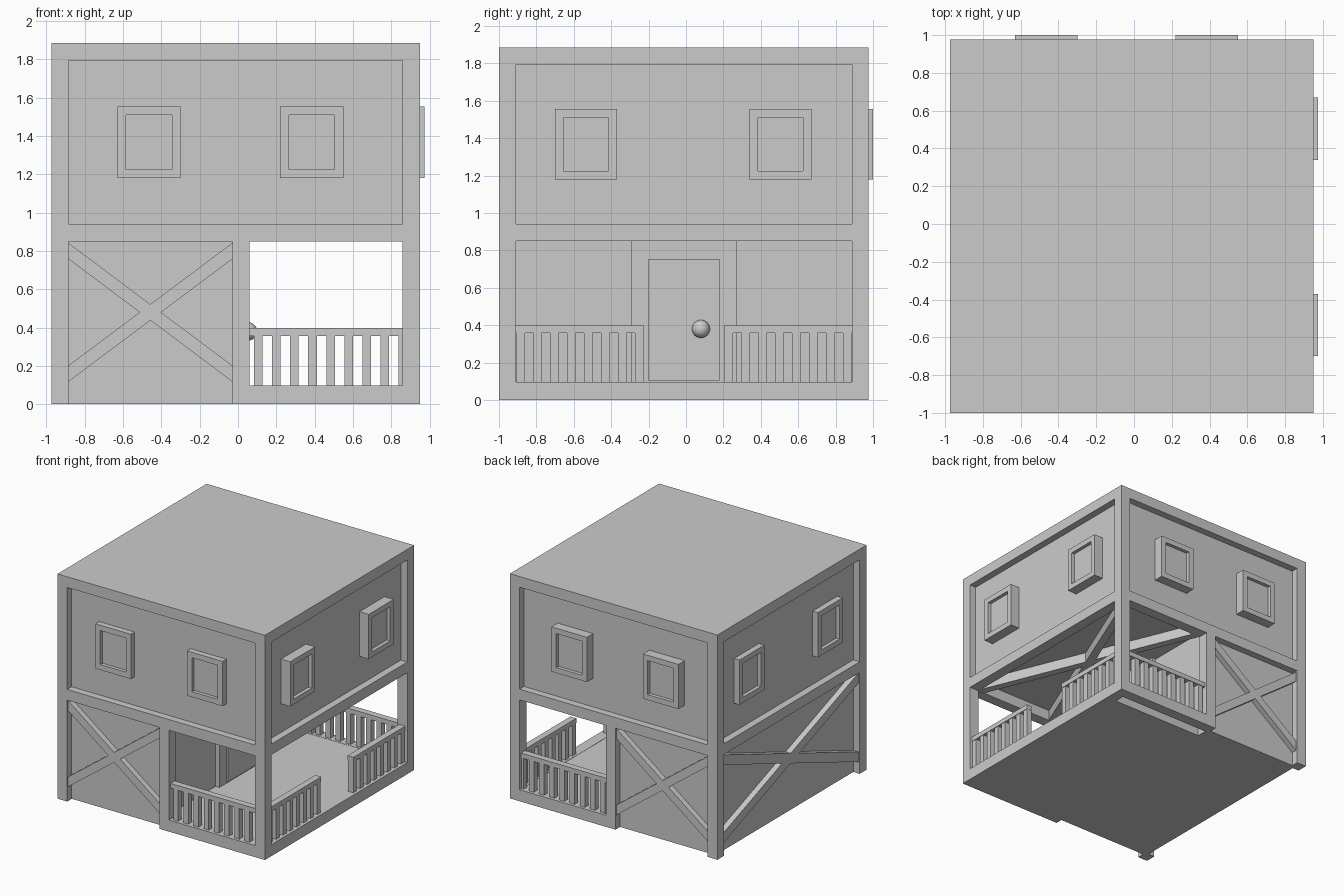
import bpy, bmesh, math
from mathutils import Vector

if "Cube" in bpy.data.objects:
    bpy.data.objects.remove(bpy.data.objects["Cube"])

mat = bpy.data.materials.new("plain grey")
mat.diffuse_color = (0.6, 0.6, 0.6, 1)
mat.use_nodes = True
mat.node_tree.nodes["Principled BSDF"].inputs["Base Color"].default_value = mat.diffuse_color

X0, X1, Y0, Y1, TOP = -0.975, 0.95, -1.0, 0.977, 1.885   # outer frame
W, REC = 0.09, 0.06                                      # timber width, panel recess
MID0, MID1 = 0.85, 0.94                                  # middle beam heights


def finish(name, bm):
    bmesh.ops.recalc_face_normals(bm, faces=bm.faces)
    me = bpy.data.meshes.new(name)
    bm.to_mesh(me)
    bm.free()
    me.materials.append(mat)
    ob = bpy.data.objects.new(name, me)
    bpy.context.collection.objects.link(ob)
    return ob


def boxes(name, items):
    """Boxes given as (x0, x1, y0, y1, z0, z1)."""
    bm = bmesh.new()
    for x0, x1, y0, y1, z0, z1 in items:
        vs = bmesh.ops.create_cube(bm, size=1)["verts"]
        for v in vs:
            v.co = Vector(((x0 + x1) / 2 + v.co.x * (x1 - x0),
                           (y0 + y1) / 2 + v.co.y * (y1 - y0),
                           (z0 + z1) / 2 + v.co.z * (z1 - z0)))
    return finish(name, bm)


def cross(name, u0, u1, v0, v1, h, d0, d1, place):
    """Two crossing diagonal timbers; place maps (u, v, depth) to xyz."""
    bm = bmesh.new()
    for a, b in ((v0, v1), (v1, v0)):
        quad = [(u0, a - h), (u1, b - h), (u1, b + h), (u0, a + h)]
        lo = [bm.verts.new(place(u, v, d0)) for u, v in quad]
        hi = [bm.verts.new(place(u, v, d1)) for u, v in quad]
        bm.faces.new(lo)
        bm.faces.new(hi)
        for i in range(4):
            j = (i + 1) % 4
            bm.faces.new((lo[i], lo[j], hi[j], hi[i]))
    return finish(name, bm)


# Solid storeys behind the timber frame
boxes("upper_storey", [(X0 + REC, X1 - REC, Y0 + REC, Y1 - REC, MID1, TOP - 0.01)])
boxes("roof", [(X0, X1, Y0, Y1, TOP - W, TOP)])
boxes("lower_room", [(X0 + REC, 0.0, Y0 + REC, Y1 - REC, 0, MID1)])

# Timber frame: corner posts, inner posts, middle beams
boxes("corner_posts", [(x, x + W, y, y + W, 0, TOP)
                       for x in (X0, X1 - W) for y in (Y0, Y1 - W)])
boxes("inner_posts", [(-0.03, 0.06, y, y + W, 0, MID1) for y in (Y0, Y1 - W)])
boxes("middle_beams",
      [(X0, X1, y, y + W, MID0, MID1) for y in (Y0, Y1 - W)] +
      [(x, x + W, Y0, Y1, MID0, MID1) for x in (X0, X1 - W)])

# Porch base with a slot under the back edge
boxes("porch_base",
      [(-0.03, X1, y, y + W, 0, 0.097) for y in (Y0, Y1 - W)] +
      [(X1 - W, X1, Y0, Y1, 0, 0.097)])
boxes("porch_floor", [(-0.02, X1 - 0.02, Y0 + 0.02, 0.80, 0, 0.095),
                      (-0.02, X1 - 0.02, 0.79, Y1 - 0.02, 0.075, 0.095)])

# Diagonal braces on the front, back and left walls and the porch ceiling
cross("front_brace", X0 + W, -0.03, 0.16, 0.80, 0.042, 0.012, REC + 0.01,
      lambda u, v, d: (u, Y0 + d, v))
cross("back_brace", X0 + W, -0.03, 0.16, 0.80, 0.042, 0.012, REC + 0.01,
      lambda u, v, d: (u, Y1 - d, v))
cross("left_brace", Y0 + W, Y1 - W, 0.14, 0.80, 0.042, 0.012, REC + 0.01,
      lambda u, v, d: (X0 + d, u, v))
cross("ceiling_brace", Y0 + W, Y1 - W, 0.09, 0.83, 0.035, 0.855, 0.95,
      lambda u, v, d: (v, u, d))


# Windows: four-sided frames around a sunken pane
def window(name, c, place, proud):
    """place maps (u, depth outwards from panel, z) to an axis-aligned box."""
    hw, t = 0.165, 0.045
    z0, z1 = 1.18, 1.555
    parts = [(c - hw, c - hw + t, -0.01, proud, z0, z1),
             (c + hw - t, c + hw, -0.01, proud, z0, z1),
             (c - hw + t, c + hw - t, -0.01, proud, z0, z0 + t),
             (c - hw + t, c + hw - t, -0.01, proud, z1 - t, z1),
             (c - hw + t, c + hw - t, -0.01, proud - 0.03, z0 + t, z1 - t)]
    boxes(name, [place(*p) for p in parts])


for c in (-0.465, 0.385):
    window("front_window", c, lambda a, b, d, e, z, w:
           (a, b, Y0 + REC - e, Y0 + REC - d, z, w), 0.05)
    window("back_window", c, lambda a, b, d, e, z, w:
           (a, b, Y1 - REC + d, Y1 - REC + e, z, w), 0.083)
for c in (-0.535, 0.505):
    window("right_window", c, lambda a, b, d, e, z, w:
           (X1 - REC + d, X1 - REC + e, a, b, z, w), 0.085)
    window("left_window", c, lambda a, b, d, e, z, w:
           (X0 + REC - e, X0 + REC - d, a, b, z, w), 0.05)

# Porch railings
RAIL, BAL, STEP = (0.357, 0.397), 0.045, 0.0945
for name, y in (("front_railing", Y0 + 0.02), ("back_railing", Y1 - 0.075)):
    items = [(0.06, 0.86, y, y + 0.055, *RAIL)]
    for i in range(9):
        x = 0.083 + i * STEP
        items.append((x, min(x + BAL, 0.865), y + 0.004, y + 0.051, 0.09, 0.36))
    boxes(name, items)

mid = (Y0 + Y1) / 2
xr = X1 - 0.075
for name, s in (("right_railing_front", -1), ("right_railing_back", 1)):
    def span(a, b):
        p, q = sorted((mid + s * a, mid + s * b))
        return p, q
    items = [(xr, xr + 0.055, *span(0.215, 0.90), *RAIL)]
    for i in range(8):
        a = 0.217 + i * 0.0905
        items.append((xr + 0.004, xr + 0.051, *span(a, a + BAL), 0.09, 0.36))
    boxes(name, items)

# Door surround, door leaf and knob on the porch wall
boxes("door_surround", [(-0.01, 0.035, -0.295, 0.27, 0.09, MID1)])
boxes("door", [(0.0, 0.045, -0.2, 0.178, 0.105, 0.755)])
bm = bmesh.new()
bmesh.ops.create_uvsphere(bm, u_segments=24, v_segments=12, radius=0.048)
for v in bm.verts:
    v.co += Vector((0.052, 0.08, 0.38))
for f in bm.faces:
    f.smooth = True
finish("door_knob", bm)
